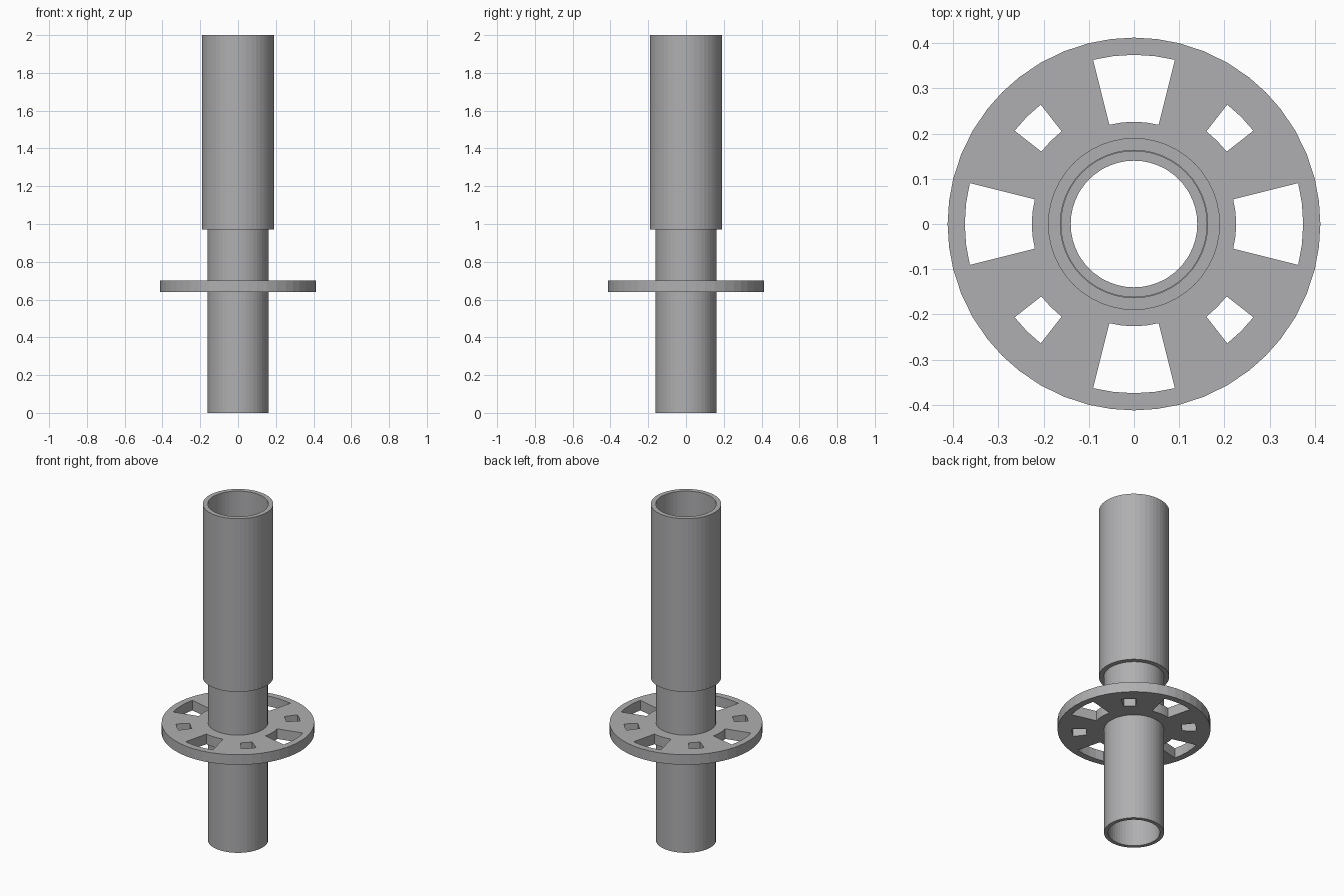
import bpy, bmesh
from math import cos, sin, radians

cube = bpy.data.objects.get("Cube")
if cube:
    bpy.data.objects.remove(cube)

steel = bpy.data.materials.new("galvanised_grey")
steel.use_nodes = True
colour = (0.43, 0.43, 0.44, 1)
steel.diffuse_color = colour
steel.node_tree.nodes["Principled BSDF"].inputs["Base Color"].default_value = colour

# Angles for a full turn, with lines falling on the slot edges
QUARTER = (-14, -7, 0, 7, 14, 22, 30, 38, 45, 52, 60, 68)
ANGLES = [q + 90 * k for k in range(4) for q in QUARTER]


def polar(bm, r, a, z):
    return bm.verts.new((r * cos(radians(a)), r * sin(radians(a)), z))


def finish(name, bm):
    bmesh.ops.recalc_face_normals(bm, faces=bm.faces[:])
    mesh = bpy.data.meshes.new(name)
    bm.to_mesh(mesh)
    bm.free()
    mesh.materials.append(steel)
    obj = bpy.data.objects.new(name, mesh)
    bpy.context.collection.objects.link(obj)
    return obj


def ring_plate(name, radii, z0, z1, is_hole=lambda r, a: False):
    """Polar grid of cells, minus the holes, extruded up to z1."""
    bm = bmesh.new()
    grid = [[polar(bm, r, a, z0) for a in ANGLES] for r in radii]
    n = len(ANGLES)
    for i in range(len(radii) - 1):
        for j in range(n):
            k = (j + 1) % n
            step = (ANGLES[k] - ANGLES[j]) % 360
            if not is_hole((radii[i] + radii[i + 1]) / 2, ANGLES[j] + step / 2):
                bm.faces.new((grid[i][j], grid[i][k], grid[i + 1][k], grid[i + 1][j]))
    out = bmesh.ops.extrude_face_region(bm, geom=bm.faces[:], use_keep_orig=True)
    top = [g for g in out["geom"] if isinstance(g, bmesh.types.BMVert)]
    bmesh.ops.translate(bm, verts=top, vec=(0, 0, z1 - z0))
    return finish(name, bm)


def rosette_hole(r, a):
    # Four wide slots on the axes, four small ones on the diagonals
    off = (a + 45) % 90 - 45
    wide = abs(off) < 14 and 0.226 < r < 0.374
    small = abs(abs(off) - 45) < 7 and 0.26 < r < 0.335
    return wide or small


# Lower tube, upper sleeve and slotted connector disc
ring_plate("lower_tube", (0.14, 0.162), 0, 1.1)
ring_plate("upper_sleeve", (0.163, 0.19), 0.97, 2)
ring_plate("rosette_disc", (0.162, 0.226, 0.26, 0.335, 0.374, 0.412), 0.64, 0.70, rosette_hole)
